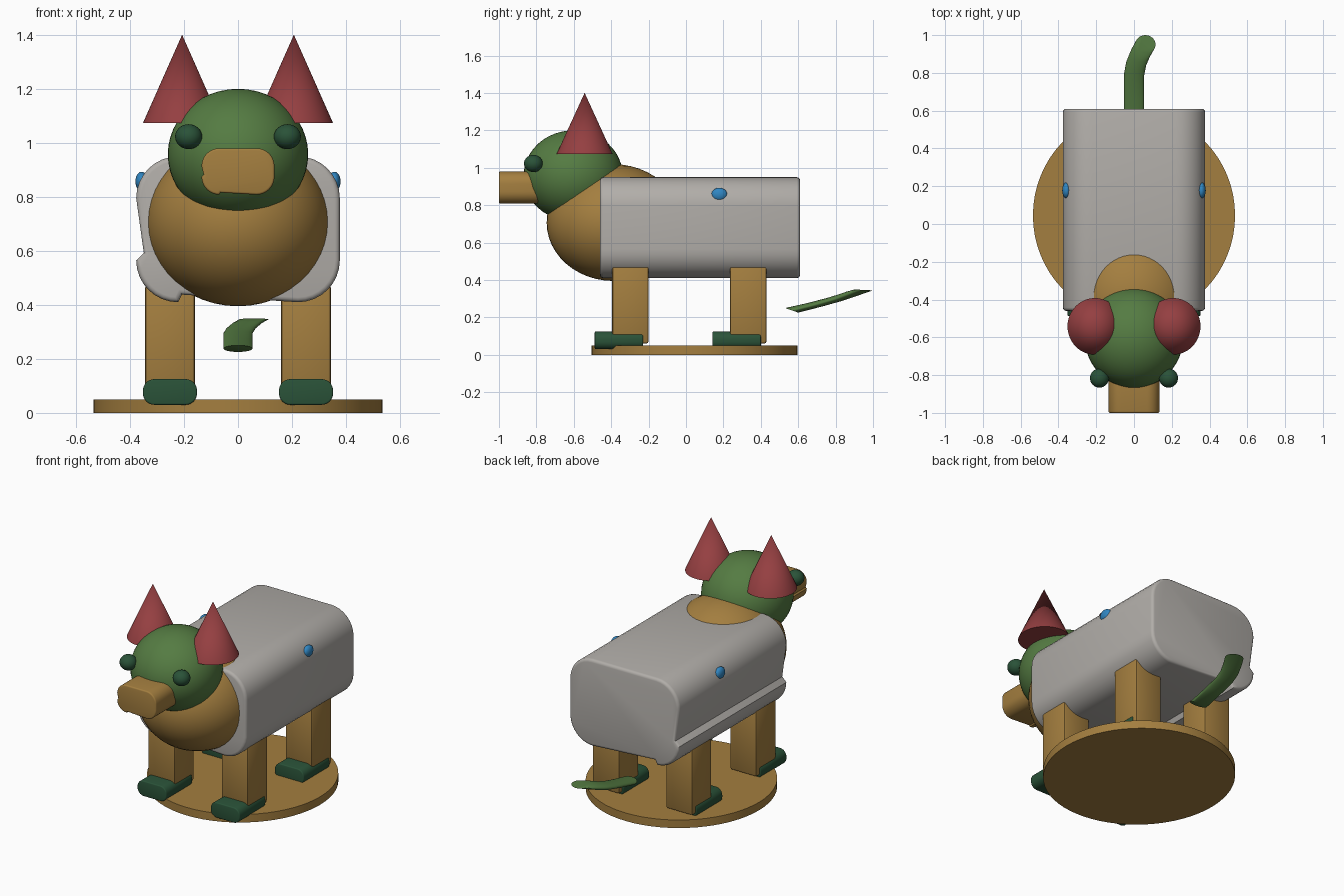
import bpy, bmesh
from math import sin, cos, pi, radians

cube = bpy.data.objects.get("Cube")
if cube:
    bpy.data.objects.remove(cube, do_unlink=True)


def material(name, rgb):
    m = bpy.data.materials.new(name)
    m.use_nodes = True
    color = (*rgb, 1)
    m.diffuse_color = color
    m.node_tree.nodes["Principled BSDF"].inputs["Base Color"].default_value = color
    return m


tan = material("tan", (0.37, 0.21, 0.05))
grey = material("warm grey", (0.44, 0.42, 0.395))
green = material("leaf green", (0.09, 0.20, 0.055))
dark_green = material("dark green", (0.023, 0.085, 0.04))
red = material("brick red", (0.30, 0.05, 0.053))
blue = material("blue", (0.03, 0.24, 0.54))


def finish(bm, name, mat, angle=35):
    bmesh.ops.recalc_face_normals(bm, faces=bm.faces[:])
    mesh = bpy.data.meshes.new(name)
    bm.to_mesh(mesh)
    bm.free()
    mesh.materials.append(mat)
    ob = bpy.data.objects.new(name, mesh)
    bpy.context.collection.objects.link(ob)
    bpy.ops.object.select_all(action='DESELECT')
    ob.select_set(True)
    bpy.context.view_layer.objects.active = ob
    bpy.ops.object.shade_smooth_by_angle(angle=radians(angle))
    return ob


def ellipsoid(name, center, radii, mat, segments=32):
    bm = bmesh.new()
    bmesh.ops.create_uvsphere(bm, u_segments=segments, v_segments=segments // 2, radius=1)
    bmesh.ops.scale(bm, vec=radii, verts=bm.verts)
    bmesh.ops.translate(bm, vec=center, verts=bm.verts)
    return finish(bm, name, mat, 60)


def cone(name, center, radii, height, mat, top=0.0, segments=48):
    bm = bmesh.new()
    bmesh.ops.create_cone(bm, cap_ends=True, segments=segments, radius1=1, radius2=top, depth=height)
    bmesh.ops.scale(bm, vec=(*radii, 1), verts=bm.verts)
    bmesh.ops.translate(bm, vec=center, verts=bm.verts)
    return finish(bm, name, mat)


def rounded_bar(name, x, y, z, r, mat, rim=0.01, dent=0.0, steps=8):
    """Rounded rectangle in x and z, run along y; dent pinches beside the lower -x corner."""
    corners = [(x[1] - r, z[0] + r, -90), (x[1] - r, z[1] - r, 0),
               (x[0] + r, z[1] - r, 90), (x[0] + r, z[0] + r, 180)]
    outline = []
    for i, (cx, cz, start) in enumerate(corners):
        arc = [radians(start + 90 * k / steps) for k in range(steps + 1)]
        arc = [(cx + r * cos(a), cz + r * sin(a)) for a in arc]
        if dent and i == 3:
            arc = [(x[0] + dent, arc[0][1] + dent)] + arc + [(arc[-1][0] + dent / 2, z[0] + dent)]
        outline += arc
    bm = bmesh.new()
    cap = bm.faces.new([bm.verts.new((px, y[0], pz)) for px, pz in outline])
    ext = bmesh.ops.extrude_face_region(bm, geom=[cap], use_keep_orig=True)
    moved = [g for g in ext["geom"] if isinstance(g, bmesh.types.BMVert)]
    bmesh.ops.translate(bm, vec=(0, y[1] - y[0], 0), verts=moved)
    bmesh.ops.recalc_face_normals(bm, faces=bm.faces[:])
    rims = [e for e in bm.edges if abs(e.verts[0].co.y - e.verts[1].co.y) < 1e-5]
    bmesh.ops.bevel(bm, geom=rims, offset=rim, segments=3, profile=0.5, affect='EDGES')
    return finish(bm, name, mat)


def box(name, x, y, z, bevel, mat):
    bm = bmesh.new()
    bmesh.ops.create_cube(bm, size=1)
    bmesh.ops.scale(bm, vec=(x[1] - x[0], y[1] - y[0], z[1] - z[0]), verts=bm.verts)
    bmesh.ops.translate(bm, vec=((x[0] + x[1]) / 2, (y[0] + y[1]) / 2, (z[0] + z[1]) / 2), verts=bm.verts)
    bmesh.ops.bevel(bm, geom=bm.edges[:], offset=bevel, segments=2, profile=0.5, affect='EDGES')
    return finish(bm, name, mat)


# Stand, torso, chest and head
cone("stand", (0, 0.045, 0.025), (0.535, 0.55), 0.05, tan, top=1, segments=64)
rounded_bar("torso", (-0.377, 0.377), (-0.46, 0.61), (0.41, 0.95), 0.155, grey, rim=0.018, dent=0.028)
ellipsoid("chest", (0, -0.387, 0.707), (0.34, 0.358, 0.312), tan, 48)
ellipsoid("head", (0, -0.603, 0.957), (0.26, 0.265, 0.243), green, 48)
rounded_bar("snout", (-0.135, 0.135), (-1.0, -0.68), (0.808, 0.98), 0.066, tan, rim=0.008, dent=0.008)

# Paired parts
for side, s in (("left", 1), ("right", -1)):
    ellipsoid(side + "_eye", (s * 0.183, -0.816, 1.023), (0.05, 0.05, 0.046), dark_green)
    cone(side + "_ear", (s * 0.207, -0.542, 1.237), (0.145, 0.15), 0.327, red)
    ellipsoid(side + "_side_stud", (s * 0.357, 0.178, 0.857), (0.023, 0.042, 0.036), blue)
    span = sorted((s * 0.16, s * 0.344))
    foot_span = sorted((s * 0.152, s * 0.352))
    for end, y in (("front", -0.395), ("back", 0.235)):
        box(f"{end}_{side}_leg", span, (y, y + 0.195), (0.06, 0.475), 0.012, tan)
        rounded_bar(f"{end}_{side}_foot", foot_span, (y - 0.093, y + 0.165), (0.03, 0.125),
                    0.042, dark_green, rim=0.006)

# Tail: lofted flat discs along a bent path (centre, half length in y, tilt)
sections = [((0, 0.565, 0.238), 0.035, -0.35), ((0, 0.69, 0.268), 0.038, -0.25),
            ((0, 0.79, 0.295), 0.04, -0.2), ((0.012, 0.85, 0.314), 0.043, -0.15),
            ((0.035, 0.905, 0.333), 0.047, -0.1), ((0.06, 0.95, 0.347), 0.05, -0.05)]
bm = bmesh.new()
rings = []
for (cx, cy, cz), ry, tilt in sections:
    angles = [2 * pi * k / 24 for k in range(24)]
    rings.append([bm.verts.new((cx + 0.054 * cos(a), cy + ry * sin(a), cz + tilt * ry * sin(a)))
                  for a in angles])
for a, b in zip(rings, rings[1:]):
    for k in range(24):
        n = (k + 1) % 24
        bm.faces.new((a[k], a[n], b[n], b[k]))
bm.faces.new(rings[0])
bm.faces.new(rings[-1])
finish(bm, "tail", green, 50)
